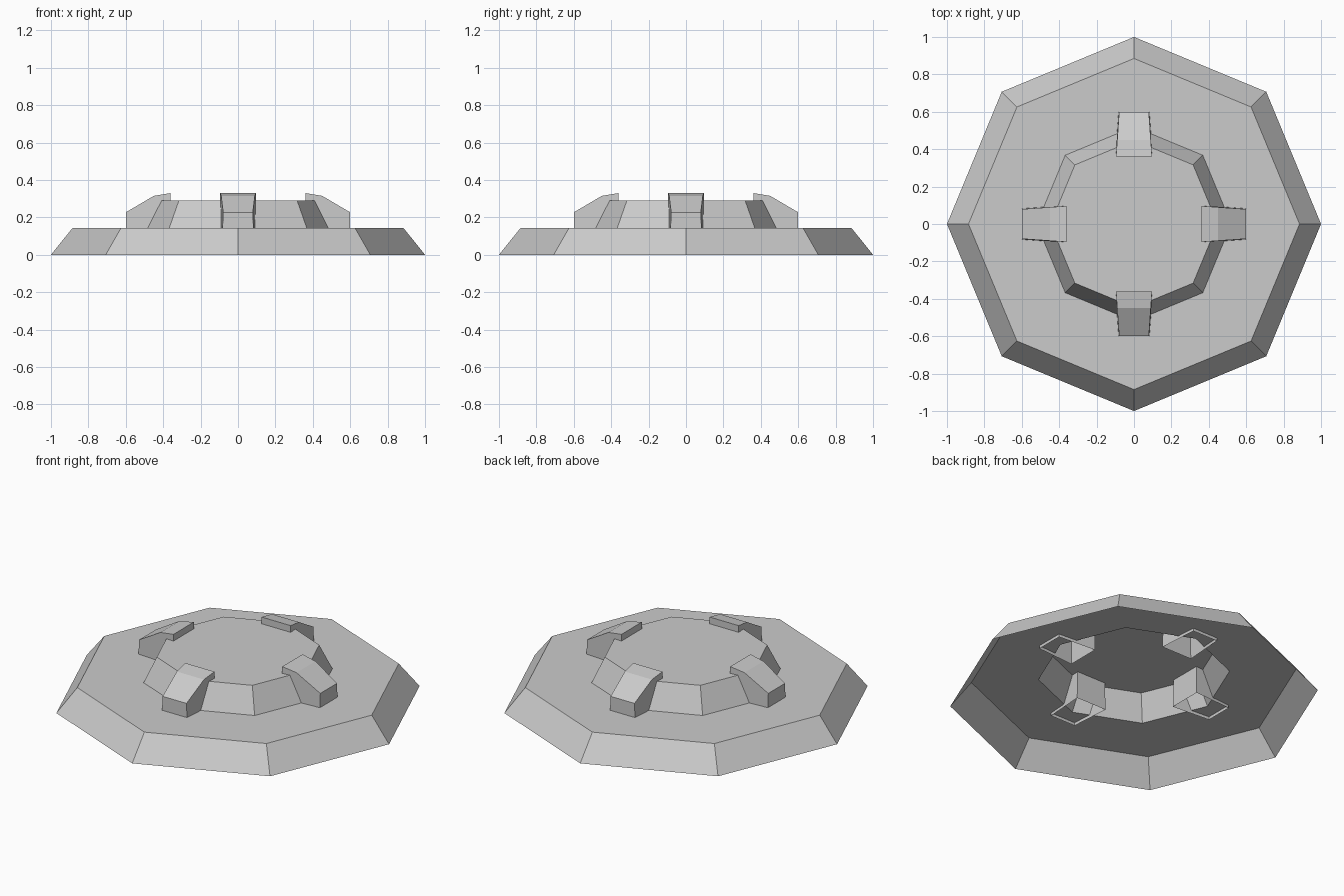
import bpy
import bmesh
from math import cos, sin, pi

default = bpy.data.objects.get("Cube")
if default:
    bpy.data.objects.remove(default, do_unlink=True)

# Single material
grey = bpy.data.materials.new("light_grey")
grey.use_nodes = True
colour = (0.6, 0.6, 0.6, 1)
grey.diffuse_color = colour
grey.node_tree.nodes["Principled BSDF"].inputs["Base Color"].default_value = colour


def finish(name, bm):
    mesh = bpy.data.meshes.new(name)
    bm.to_mesh(mesh)
    bm.free()
    mesh.materials.append(grey)
    obj = bpy.data.objects.new(name, mesh)
    bpy.context.collection.objects.link(obj)
    return obj


def octagon(bm, radius, z):
    return [bm.verts.new((radius * cos(i * pi / 4), radius * sin(i * pi / 4), z))
            for i in range(8)]


def bridge(bm, low, high):
    for i in range(8):
        j = (i + 1) % 8
        bm.faces.new((low[i], low[j], high[j], high[i]))


# Stepped octagonal platform, a hollow shell open underneath
bm = bmesh.new()
steps = [(1.0, 0), (0.885, 0.143), (0.52, 0.143), (0.447, 0.29)]
rings = [octagon(bm, r, z) for r, z in steps]
for low, high in zip(rings, rings[1:]):
    bridge(bm, low, high)
bm.faces.new(rings[-1])
finish("stepped_platform", bm)

# Clamps over the step edge: a tapered profile, open underneath
profile = [(0.36, 0.125), (0.36, 0.33), (0.45, 0.315), (0.6, 0.227), (0.6, 0.125)]


def clamp(name, angle):
    bm = bmesh.new()
    sides = []
    for side in (-1, 1):
        row = []
        for r, z in profile:
            half = 0.096 - (r - 0.36) * 0.07 + (0.004 if z < 0.2 else 0)
            row.append(bm.verts.new((r, side * half, z)))
        sides.append(row)
    right, left = sides
    bm.faces.new(right[::-1])
    bm.faces.new(left)
    for i in range(len(profile) - 1):
        bm.faces.new((right[i], right[i + 1], left[i + 1], left[i]))
    # Consistent outward normals
    bm.normal_update()
    for f in bm.faces:
        out = f.calc_center_median()
        out.x -= 0.48
        out.z -= 0.2
        if f.normal.dot(out) < 0:
            f.normal_flip()
    finish(name, bm).rotation_euler.z = angle


for i, name in enumerate(("left", "back", "right", "front")):
    clamp(name + "_clamp", i * pi / 2)
